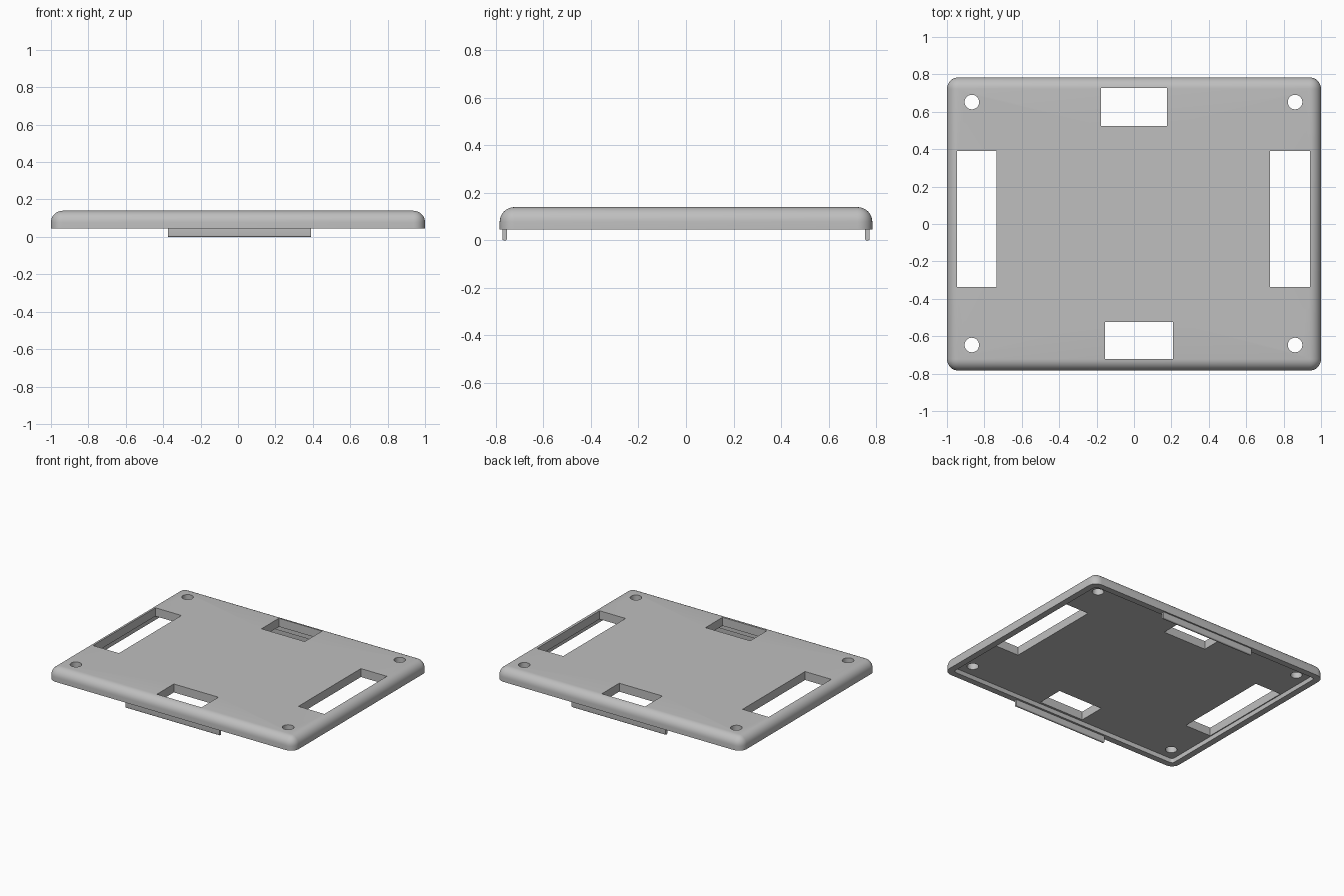
import bpy
import bmesh
import math
from mathutils import Matrix

if "Cube" in bpy.data.objects:
    bpy.data.objects.remove(bpy.data.objects["Cube"], do_unlink=True)

# Single grey material
grey = bpy.data.materials.new("plain_grey")
grey.use_nodes = True
colour = (0.52, 0.52, 0.52, 1)
grey.diffuse_color = colour
grey.node_tree.nodes["Principled BSDF"].inputs["Base Color"].default_value = colour


def make_object(name, bm):
    mesh = bpy.data.meshes.new(name)
    bm.to_mesh(mesh)
    bm.free()
    mesh.materials.append(grey)
    obj = bpy.data.objects.new(name, mesh)
    bpy.context.collection.objects.link(obj)
    return obj


def box(name, low, high, radius=0, rounded=None, segments=8):
    """Box between two corners; edges chosen by the rounded rule are filleted."""
    bm = bmesh.new()
    bmesh.ops.create_cube(bm, size=1)
    for v in bm.verts:
        v.co = [l if c < 0 else h for c, l, h in zip(v.co, low, high)]
    if radius:
        edges = [e for e in bm.edges if rounded(e)]
        bmesh.ops.bevel(bm, geom=edges, offset=radius, offset_type='OFFSET',
                        segments=segments, profile=0.5, affect='EDGES')
    return make_object(name, bm)


def pin(name, x, y, radius):
    bm = bmesh.new()
    bmesh.ops.create_cone(bm, cap_ends=True, segments=32, radius1=radius, radius2=radius,
                          depth=0.4, matrix=Matrix.Translation((x, y, 0.1)))
    return make_object(name, bm)


def cut(target, cutter):
    mod = target.modifiers.new("cut", 'BOOLEAN')
    mod.operation = 'DIFFERENCE'
    mod.solver = 'EXACT'
    mod.object = cutter
    bpy.context.view_layer.objects.active = target
    bpy.ops.object.modifier_apply(modifier=mod.name)
    bpy.data.objects.remove(cutter, do_unlink=True)


def is_vertical(e):
    return abs(e.verts[0].co.z - e.verts[1].co.z) > 0.01


HALF_Y, RIM_Z, FLOOR_Z, TOP_Z = 0.784, 0.045, 0.078, 0.14

# Cover plate with filleted corners and top edge
plate = box("cover_plate", (-1, -HALF_Y, RIM_Z), (1, HALF_Y, TOP_Z), 0.062,
            lambda e: max(v.co.z for v in e.verts) > 0.1)

# Recess in the underside, leaving a rim
cut(plate, box("recess_cutter", (-0.953, -0.738, -0.1), (0.953, 0.738, FLOOR_Z),
               0.02, is_vertical, 4))

# Rectangular windows: x range, y range
windows = [(-0.946, -0.734, -0.337, 0.39), (0.728, 0.94, -0.337, 0.39),
           (-0.176, 0.176, 0.525, 0.727), (-0.155, 0.208, -0.722, -0.525)]
for x0, x1, y0, y1 in windows:
    cut(plate, box("window_cutter", (x0, y0, -0.1), (x1, y1, 0.3)))

# Screw holes in the corners
for x in (-0.867, 0.861):
    for y in (-0.647, 0.652):
        cut(plate, pin("hole_cutter", x, y, 0.039))

# Clip tabs under the front and back rims, rounded along the lower edge
tabs = []
for name, y in (("front_tab", -0.763), ("back_tab", 0.763)):
    tabs.append(box(name, (-0.375, y - 0.01, 0), (0.39, y + 0.01, RIM_Z + 0.005), 0.007,
                    lambda e: max(v.co.z for v in e.verts) < 0.01
                    and abs(e.verts[0].co.x - e.verts[1].co.x) > 0.1, 4))

# Smooth fillets and hole walls, keep corners sharp
bpy.ops.object.select_all(action='DESELECT')
for obj in [plate] + tabs:
    obj.select_set(True)
bpy.context.view_layer.objects.active = plate
bpy.ops.object.shade_smooth_by_angle(angle=math.radians(30))
